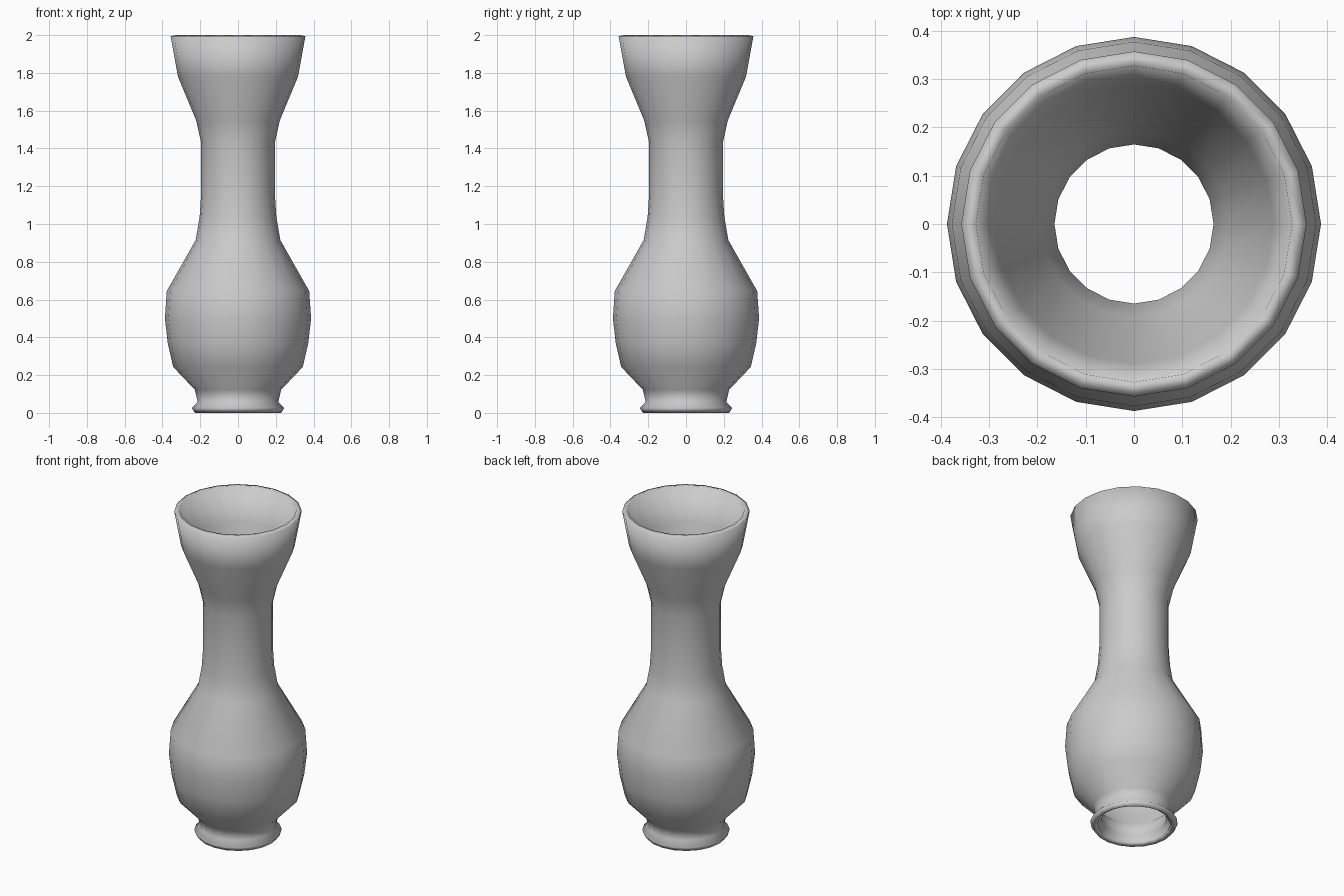
import bpy, bmesh, math

cube = bpy.data.objects.get("Cube")
if cube:
    bpy.data.objects.remove(cube, do_unlink=True)

SIDES = 20
WALL = 0.03

# Outer profile from foot to rim: (radius, height)
PROFILE = [
    (0.228, 0.0), (0.245, 0.026), (0.214, 0.058), (0.228, 0.122),
    (0.343, 0.243), (0.372, 0.37), (0.387, 0.5), (0.377, 0.645),
    (0.224, 0.915), (0.203, 1.04), (0.195, 1.16), (0.195, 1.43),
    (0.222, 1.55), (0.318, 1.78), (0.357, 1.995),
]

# Glazed clay colour
clay = bpy.data.materials.new("plain grey clay")
clay.use_nodes = True
grey = (0.6, 0.6, 0.6, 1.0)
clay.diffuse_color = grey
clay.node_tree.nodes["Principled BSDF"].inputs["Base Color"].default_value = grey

# Vase body: profile turned around the z axis, open at both ends
bm = bmesh.new()
verts = [bm.verts.new((r, 0, z)) for r, z in PROFILE]
edges = [bm.edges.new(pair) for pair in zip(verts, verts[1:])]
bmesh.ops.spin(bm, geom=verts + edges, cent=(0, 0, 0), axis=(0, 0, 1),
               angle=math.tau, steps=SIDES)
bmesh.ops.remove_doubles(bm, verts=bm.verts, dist=0.0005)
bm.normal_update()
for face in bm.faces:
    face.smooth = True

# Make the wall grow inward: every normal has to face away from the axis
center = lambda f: f.calc_center_median()
if sum(f.normal.x * center(f).x + f.normal.y * center(f).y for f in bm.faces) < 0:
    bmesh.ops.reverse_faces(bm, faces=bm.faces)

mesh = bpy.data.meshes.new("vase_body")
bm.to_mesh(mesh)
bm.free()
mesh.materials.append(clay)
vase = bpy.data.objects.new("vase_body", mesh)
bpy.context.collection.objects.link(vase)

# Wall thickness with closed rim and foot edge
wall = vase.modifiers.new("wall", 'SOLIDIFY')
wall.thickness = WALL
wall.offset = -1
wall.use_even_offset = True
